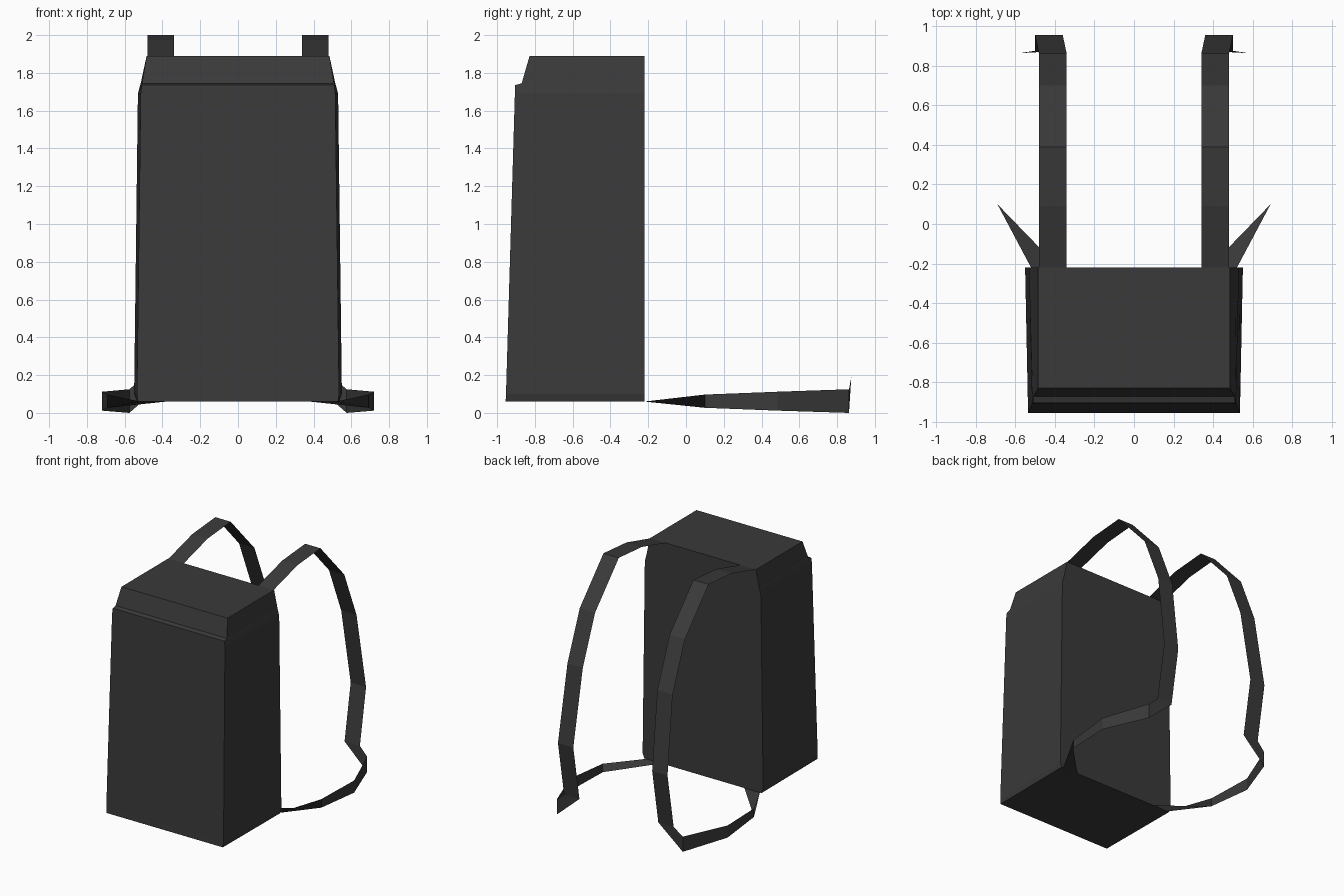
import bpy, bmesh

if "Cube" in bpy.data.objects:
    bpy.data.objects.remove(bpy.data.objects["Cube"])

cloth = bpy.data.materials.new("charcoal cloth")
cloth.diffuse_color = (0.042, 0.042, 0.042, 1)
cloth.use_nodes = True
cloth.node_tree.nodes["Principled BSDF"].inputs["Base Color"].default_value = cloth.diffuse_color


def loft(name, sections, closed):
    """Join matching cross-sections with flat quads; closed ones get end caps."""
    bm = bmesh.new()
    rings = [[bm.verts.new(p) for p in s] for s in sections]
    n = len(rings[0])
    for a, b in zip(rings, rings[1:]):
        for i in range(n if closed else n - 1):
            j = (i + 1) % n
            bm.faces.new((a[i], a[j], b[j], b[i]))
    if closed:
        bm.faces.new(rings[0][::-1])
        bm.faces.new(rings[-1])
        bmesh.ops.recalc_face_normals(bm, faces=bm.faces)
    mesh = bpy.data.meshes.new(name)
    bm.to_mesh(mesh)
    bm.free()
    mesh.materials.append(cloth)
    obj = bpy.data.objects.new(name, mesh)
    bpy.context.collection.objects.link(obj)
    return obj


# Bag: height, front y, half width at the front, half width at the back
BACK = -0.22
levels = [
    (0.06, -0.955, 0.53, 0.535),
    (0.10, -0.953, 0.535, 0.55),
    (1.69, -0.906, 0.515, 0.53),
    (1.735, -0.904, 0.51, 0.518),
    (1.745, -0.87, 0.508, 0.515),
    (1.89, -0.828, 0.484, 0.484),
]
loft("bag", [[(-f, y, z), (f, y, z), (b, BACK, z), (-b, BACK, z)]
             for z, y, f, b in levels], True)

# Shoulder strap: inner x, y, z over the shoulder and down
upper = [
    (0.34, BACK, 1.89), (0.34, 0.09, 1.975), (0.34, 0.39, 2.0),
    (0.34, 0.70, 1.665), (0.34, 0.86, 1.27), (0.36, 0.955, 0.645),
    (0.36, 0.875, 0.19),
]
# Lower strap: x, y, bottom z, top z, turned on edge and curving to the bag
lower = [
    (0.575, 0.863, 0.0, 0.125), (0.72, 0.485, 0.012, 0.112),
    (0.69, 0.10, 0.027, 0.097),
]
strap = [[(x, y, z), (x + 0.14, y, z)] for x, y, z in upper]
strap += [[(x, y, lo), (x, y, hi)] for x, y, lo, hi in lower]
strap.append([(0.38, BACK, 0.06), (0.52, BACK, 0.06)])
straps = loft("shoulder_straps", strap, False)
straps.modifiers.new("both sides", 'MIRROR').use_mirror_merge = False
